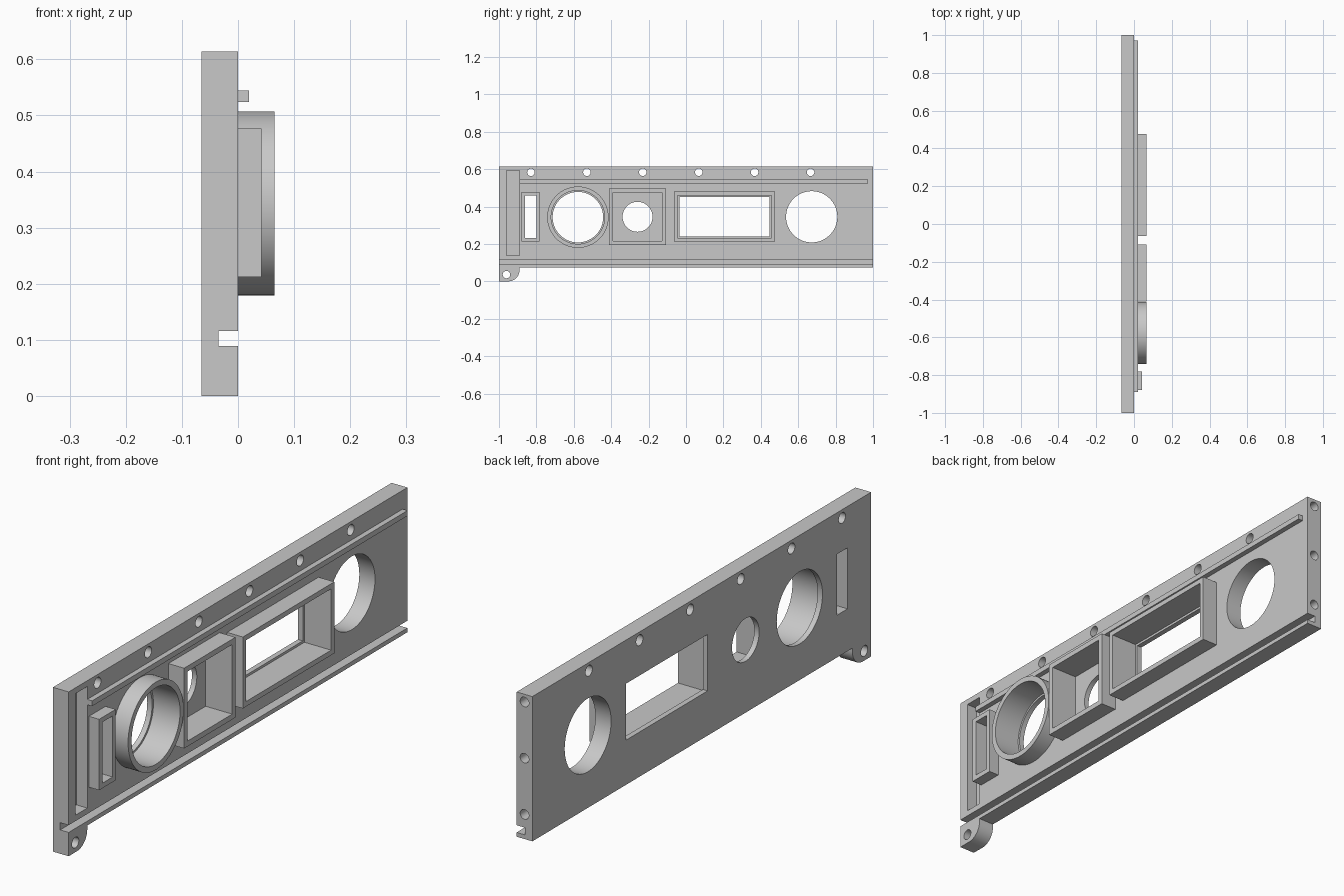
import bpy, bmesh
from math import cos, sin, pi
from mathutils import Matrix

old = bpy.data.objects.get("Cube")
if old:
    bpy.data.objects.remove(old, do_unlink=True)

grey = bpy.data.materials.new("plain grey")
grey.use_nodes = True
colour = (0.58, 0.58, 0.58, 1)
grey.diffuse_color = colour
grey.node_tree.nodes["Principled BSDF"].inputs["Base Color"].default_value = colour

BACK, FRONT = -0.065, 0.0    # panel thickness along x
RIM = 0.065                  # height of the tall frames
LIP = -0.045                 # floor of the pockets behind the frames
MID = 0.345                  # centre height of the openings


def arc(y, z, r, start=0, end=2 * pi, steps=96):
    return [(y + r * cos(start + (end - start) * i / steps),
             z + r * sin(start + (end - start) * i / steps)) for i in range(steps)]


def rect(y0, y1, z0, z1):
    return [(y0, z0), (y1, z0), (y1, z1), (y0, z1)]


def prism(name, outline, x0, x1):
    """Extrude a (y, z) outline along x."""
    bm = bmesh.new()
    face = bm.faces.new([bm.verts.new((x0, y, z)) for y, z in outline])
    out = bmesh.ops.extrude_face_region(bm, geom=[face])
    verts = [v for v in out["geom"] if isinstance(v, bmesh.types.BMVert)]
    bmesh.ops.translate(bm, verts=verts, vec=(x1 - x0, 0, 0))
    bmesh.ops.recalc_face_normals(bm, faces=bm.faces)
    return finish(name, bm)


def finish(name, bm):
    mesh = bpy.data.meshes.new(name)
    bm.to_mesh(mesh)
    bm.free()
    mesh.materials.append(grey)
    obj = bpy.data.objects.new(name, mesh)
    bpy.context.collection.objects.link(obj)
    return obj


def select(obj):
    bpy.ops.object.select_all(action="DESELECT")
    obj.select_set(True)
    bpy.context.view_layer.objects.active = obj


def cut(obj, cutter):
    """Subtract the cutter and remove it."""
    mod = obj.modifiers.new("cut", "BOOLEAN")
    mod.operation, mod.solver, mod.object = "DIFFERENCE", "EXACT", cutter
    select(obj)
    bpy.ops.object.modifier_apply(modifier=mod.name)
    bpy.data.objects.remove(cutter, do_unlink=True)


def cut_outline(obj, outline, x0=-0.2, x1=0.2):
    cut(obj, prism("cutter", outline, x0, x1))


def smooth(obj):
    select(obj)
    bpy.ops.object.shade_smooth_by_angle(angle=pi / 6)


# Panel with a rounded mounting tab at the lower front corner
tab = arc(-0.95, 0.06, 0.06, -pi / 2, 0, 24)
panel = prism("panel", [(-1, 0)] + tab + [(-0.89, 0.06), (-0.89, 0.073),
              (1, 0.073), (1, 0.614), (-1, 0.614)], BACK, FRONT)

# Lengthwise groove and upright slot
cut_outline(panel, rect(-1.1, 1.1, 0.089, 0.116), -0.035)
cut_outline(panel, rect(-0.96, -0.89, 0.138, 0.592), LIP)

# Screw holes: top row, tab, and far end
for i in range(6):
    cut_outline(panel, arc(-0.829 + 0.299 * i, 0.583, 0.02, steps=32))
cut_outline(panel, arc(-0.96, 0.036, 0.02, steps=32))
for z in (0.165, 0.375, 0.585):
    bm = bmesh.new()
    bmesh.ops.create_cone(bm, cap_ends=True, segments=32, radius1=0.018,
                          radius2=0.018, depth=0.2,
                          matrix=Matrix.Translation((BACK / 2, 1, z))
                          @ Matrix.Rotation(pi / 2, 4, "X"))
    cut(panel, finish("cutter", bm))

# Plain round opening
cut_outline(panel, arc(0.672, MID, 0.137))

# Framed openings: name, outer, pocket and through outlines, frame height
frames = [
    ("slot_frame", rect(-0.88, -0.782, 0.212, 0.477), rect(-0.861, -0.8, 0.231, 0.459),
     None, 0.042),
    ("round_frame", arc(-0.578, 0.343, 0.164), arc(-0.578, 0.343, 0.143),
     arc(-0.578, 0.343, 0.135), RIM),
    ("square_frame", rect(-0.411, -0.108, 0.195, 0.495), rect(-0.391, -0.127, 0.215, 0.475),
     arc(-0.259, MID, 0.08), RIM),
    ("display_frame", rect(-0.064, 0.476, 0.212, 0.479), rect(-0.045, 0.457, 0.231, 0.46),
     rect(-0.035, 0.447, 0.24, 0.451), RIM),
]
for name, outer, pocket, through, height in frames:
    frame = prism(name, outer, FRONT, height)
    cut_outline(frame, pocket)
    smooth(frame)
    cut_outline(panel, pocket, LIP if through else -0.2)
    if through:
        cut_outline(panel, through)
smooth(panel)

# Long raised rib above the openings
prism("rib", rect(-0.89, 0.972, 0.524, 0.544), FRONT, 0.02)
